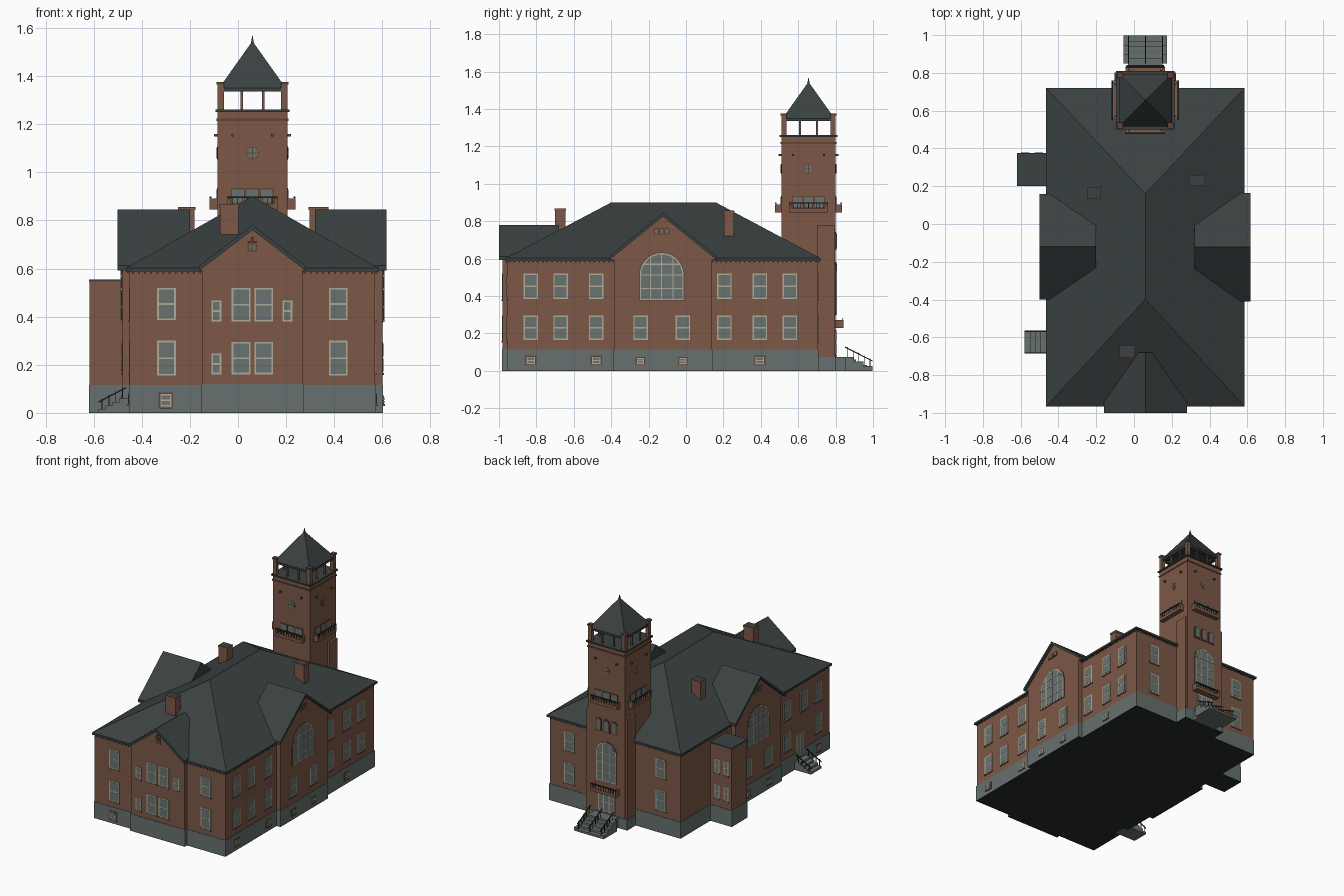
import bpy, bmesh
from math import pi, sin, cos
from mathutils import Matrix, Vector

if "Cube" in bpy.data.objects:
    bpy.data.objects.remove(bpy.data.objects["Cube"])

COLOURS = {
    "brick": (0.2, 0.098, 0.061), "dark_brick": (0.125, 0.055, 0.037),
    "stone": (0.132, 0.165, 0.156), "slate": (0.043, 0.053, 0.053),
    "glass": (0.14, 0.172, 0.16), "cream": (0.42, 0.41, 0.32),
    "iron": (0.02, 0.023, 0.023)}
mats = {}
for label, rgb in COLOURS.items():
    m = bpy.data.materials.new(label)
    m.use_nodes = True
    m.diffuse_color = (*rgb, 1)
    m.node_tree.nodes["Principled BSDF"].inputs["Base Color"].default_value = (*rgb, 1)
    mats[label] = m

parts = {}


def part(name, mat):
    return parts.setdefault(name, (bmesh.new(), mat))[0]


# Wall frames: u runs right along the wall, d points outward, z is up
def frame(angle, x=0, y=0):
    return Matrix.Translation((x, y, 0)) @ Matrix.Rotation(angle, 4, "Z")


FRONT, RIGHT, BACK, LEFT = [frame(a) for a in (0, pi / 2, pi, -pi / 2)]
TX, TY, TH = 0.06, 0.655, 0.145
TOWER = [frame(a, TX, TY) for a in (0, pi / 2, pi, -pi / 2)]


def prism(name, mat, wall, pts, d0, d1):
    bm = part(name, mat)
    a, b = [[bm.verts.new(wall @ Vector((u, -d, z))) for u, z in pts] for d in (d0, d1)]
    faces = [bm.faces.new(a), bm.faces.new(b)]
    for i in range(len(pts)):
        j = (i + 1) % len(pts)
        faces.append(bm.faces.new((a[i], a[j], b[j], b[i])))
    bmesh.ops.recalc_face_normals(bm, faces=faces)


def plate(name, mat, wall, u0, u1, z0, z1, d0, d1):
    prism(name, mat, wall, [(u0, z0), (u1, z0), (u1, z1), (u0, z1)], d0, d1)


def box(name, mat, x0, x1, y0, y1, z0, z1):
    plate(name, mat, FRONT, x0, x1, z0, z1, -y1, -y0)


def hull(name, mat, pts):
    bm = part(name, mat)
    bmesh.ops.convex_hull(bm, input=[bm.verts.new(p) for p in pts])


def arch(u, z0, spring, r, n=14):
    curve = [(u + r * cos(pi * i / n), spring + r * sin(pi * i / n)) for i in range(n + 1)]
    return [(u - r, z0), (u + r, z0)] + curve


# Rectangular window: frame, glass panes and a slim brick sill
def window(wall, u, z0, z1, d, w=0.078, cols=1, rows=2, edge=0.007, trim="cream"):
    h = w / 2
    plate(trim + "_window_frames", trim, wall, u - h, u + h, z0, z1, d - 0.01, d + 0.003)
    pw, ph = (w - edge) / cols, (z1 - z0 - edge) / rows
    for c in range(cols):
        for r in range(rows):
            a, b = u - h + edge + c * pw, z0 + edge + r * ph
            plate("window_panes", "glass", wall, a, a + pw - edge, b, b + ph - edge, d, d + 0.004)
    plate("window_sills", "brick", wall, u - h - .004, u + h + .004, z0 - .008, z0, d - .01, d + .006)


# Basement window with a dark brick surround
def basement_window(wall, u, z0, z1, d, w=0.046):
    h = w / 2 + .007
    plate("basement_surrounds", "dark_brick", wall, u - h, u + h, z0 - .007, z1 + .007, d - .01, d + .002)
    window(wall, u, z0, z1, d + .001, w, edge=.005)


def arched_window(wall, u, z0, spring, r, d, bars=(), rails=(), edge=0.007, trim="cream"):
    prism("arch_surrounds", "dark_brick", wall, arch(u, z0 - .004, spring, r + .005), d - .01, d + .003)
    prism(trim + "_arch_frames", trim, wall, arch(u, z0, spring, r), d - .01, d + .005)
    prism("arch_panes", "glass", wall, arch(u, z0 + edge, spring, r - edge), d, d + .006)
    for b in bars:
        top = spring + (r * r - b * b) ** .5
        plate("arch_bars", "cream", wall, u + b - .003, u + b + .003, z0, top - .003, d, d + .008)
    for z in rails:
        half = r if z <= spring else (r * r - (z - spring) ** 2) ** .5
        plate("arch_bars", "cream", wall, u - half + .003, u + half - .003, z - .003, z + .003, d, d + .008)


# Gable: chevron slate roof, brick infill, slate closing wall at the inner end
def gable(name, wall, u, half, z0, z1, d0, d1, wall_d, t=0.02):
    low = [(u - half, z0 - t), (u, z1 - t), (u + half, z0 - t)]
    up = [(u + half, z0), (u, z1), (u - half, z0)]
    prism(name + "_roof", "slate", wall, low + up, d0, d1)
    prism(name + "_roof", "slate", wall, low, d0, d0 + .01)
    prism(name + "_wall", "brick", wall, low, d0 + .01, wall_d)


def balcony(wall, d, half, z, depth=0.033):
    plate("balcony_slabs", "brick", wall, -half, half, z - .022, z, d - .01, d + depth)
    plate("balcony_rails", "iron", wall, -half, half, z + .026, z + .031, d + depth - .008, d + depth)
    for i in range(11):
        u = -half + .003 + i * (2 * half - .006) / 10
        plate("balcony_rails", "iron", wall, u - .0015, u + .0015, z, z + .03, d + depth - .006, d + depth - .002)
    for s in (-1, 1):
        u = s * (half - .008)
        plate("balcony_slabs", "brick", wall, u - .008, u + .008, z - .02, z + .022, d - .01, d + depth)


# Main body and projecting bays: dark underside, stone base, brick above
def block(name, x0, x1, y0, y1, top, base=0.115):
    box(name + "_walls", "brick", x0, x1, y0, y1, base, top)
    e = .003
    box(name + "_base", "stone", x0 - e, x1 + e, y0 - e, y1 + e, .002, base)
    box("underside", "iron", x0 - e, x1 + e, y0 - e, y1 + e, 0, .002)


block("main", -.45, .57, -.955, .705, .595)
block("front_bay", -.15, .27, -.98, -.9, .6, .12)
block("right_bay", .5, .60, -.385, .14, .6)
block("left_bay", -.48, -.4, -.375, .135, .6)
block("annex", -.617, -.44, .203, .372, .545)
box("annex_roof", "slate", -.62, -.44, .20, .375, .545, .555)

# Roofs
box("eaves", "slate", -.465, .585, -.965, .72, .588, .602)
hull("main_roof", "slate", [(x, y, .602) for x in (-.465, .585) for y in (-.965, .72)]
     + [(.06, -.40, .90), (.06, .16, .90)])
gable("front_gable", FRONT, .06, .22, .612, .78, .68, 1.0, .98)
gable("right_gable", RIGHT, -.123, .288, .612, .845, .32, .618, .60)
gable("left_gable", LEFT, .12, .28, .612, .845, .20, .50, .48)

# Corbels under the eaves
for wall, a, b, d in ((FRONT, -.45, .57, .955), (BACK, -.57, .45, .705),
                      (RIGHT, -.955, .705, .57), (LEFT, -.705, .955, .45)):
    n = int((b - a) / .025)
    for i in range(n):
        u = a + (i + .5) * (b - a) / n
        plate("corbels", "dark_brick", wall, u - .004, u + .004, .579, .59, d - .005, d + .009)

# Chimneys with dark tops
for x0, x1, y0, y1, z0, z1 in ((-.075, .003, -.70, -.645, .7, .868), (-.247, -.18, .137, .193, .65, .855),
                               (.297, .374, .203, .257, .65, .855)):
    box("chimneys", "brick", x0, x1, y0, y1, z0, z1 - .012)
    box("chimney_caps", "brick", x0 - .003, x1 + .003, y0 - .003, y1 + .003, z1 - .012, z1)
    box("chimney_tops", "slate", x0, x1, y0, y1, z1 - .01, z1 + .001)

# Front windows
for u in (-.297, .417):
    for wall, s, d in ((FRONT, 1, .955), (BACK, -1, .705)):
        window(wall, s * u, .385, .52, d)
        window(wall, s * u, .155, .30, d)
for u in (.013, .107):
    window(FRONT, u, .38, .52, .98)
    window(FRONT, u, .16, .295, .98)
for u, z in ((-.09, .38), (.205, .38), (-.09, .16)):
    window(FRONT, u, z, z + .087, .98, w=.042)
basement_window(FRONT, -.30, .027, .078, .958)
for k in (-.008, .008):
    arched_window(FRONT, .06 + k, .675, .695, .007, .98, edge=.002, trim="dark_brick")
plate("gable_ornament", "dark_brick", FRONT, .04, .08, .708, .714, .97, .987)
plate("gable_ornament", "dark_brick", FRONT, .055, .065, .708, .73, .97, .987)

# Side windows
for y in (-.83, -.67, -.48, .205, .395, .555):
    for s, wall, d in ((1, RIGHT, .57), (-1, LEFT, .45)):
        if s > 0 or y < 0:
            window(wall, s * y, .385, .52, d)
            if s > 0 or y != -.67:
                window(wall, s * y, .165, .295, d)
for y in (-.83, -.48, .395):
    basement_window(RIGHT, y, .036, .075, .573)
basement_window(LEFT, .83, .036, .075, .453)
for wall, u, d in ((RIGHT, -.13, .60), (LEFT, .12, .48)):
    arched_window(wall, u, .378, .513, .117, d, bars=(-.06, 0, .06), rails=(.44, .513, .57))
    for k in (-.113, .113):
        window(wall, u + k, .165, .295, d)
        basement_window(wall, u + k, .036, .068, d + .003, w=.038)
    for k in (-.028, 0, .028):
        arched_window(wall, u + k, .732, .752, .01, d, edge=.003, trim="dark_brick")
for u in (.505, .575):
    for z in (.17, .35):
        window(BACK, u, z, z + .1, .372, w=.036)

# Tower shaft, lower buttresses and string courses
box("tower_base", "stone", TX - .163, TX + .163, .70, .803, .002, .075)
box("underside", "iron", TX - .163, TX + .163, .70, .803, 0, .002)
box("tower_buttress", "brick", TX - .16, TX + .16, .704, .795, .075, .78)
box("tower_shaft", "brick", TX - TH, TX + TH, TY - TH, TY + TH, .075, 1.25)
for name, mat, z, e in (("string_course", "dark_brick", 1.213, .004), ("belfry_floor", "slate", 1.25, .009)):
    h = TH + e
    box(name, mat, TX - h, TX + h, TY - h, TY + h, z, z + .01)

# Tower faces and open belfry
for wall in TOWER:
    balcony(wall, TH, .105, .868)
    for k in (-.06, 0, .06):
        window(wall, k, .87, .934, TH, w=.058, rows=1, edge=.005, trim="dark_brick")
    ring = [(.027 * cos(pi * i / 10), 1.08 + .027 * sin(pi * i / 10)) for i in range(20)]
    prism("round_frames", "dark_brick", wall, ring, TH - .01, TH + .002)
    prism("round_panes", "glass", wall, [(u * .88, 1.08 + (z - 1.08) * .88) for u, z in ring], TH, TH + .003)
    plate("round_bars", "dark_brick", wall, -.002, .002, 1.057, 1.103, TH, TH + .004)
    plate("round_bars", "dark_brick", wall, -.023, .023, 1.078, 1.082, TH, TH + .004)
    for s in (-1, 1):
        plate("tower_lugs", "dark_brick", wall, s * .083 - .005, s * .083 + .005, 1.148, 1.158, TH - .01, TH + .015)
        plate("belfry_posts", "brick", wall, s * .045 - .005, s * .045 + .005, 1.25, 1.34, .122, .132)
    plate("belfry_piers", "brick", wall, TH - .027, TH, 1.25, 1.37, TH - .027, TH)
    plate("belfry_pier_caps", "dark_brick", wall, TH - .027, TH + .004, 1.365, 1.376, TH - .027, TH + .004)
    plate("belfry_beams", "slate", wall, -.14, .14, 1.335, 1.35, .11, .14)
hull("tower_roof", "slate", [(TX + a * .14, TY + b * .14, 1.348) for a in (-1, 1) for b in (-1, 1)]
     + [(TX, TY, 1.545)])
hull("finial", "slate", [(TX + a * .009, TY + b * .009, 1.52) for a in (-1, 1) for b in (-1, 1)]
     + [(TX, TY, 1.572)])

# Entrance side of the tower
ENTRY = TOWER[2]
arched_window(ENTRY, 0, .30, .50, .078, TH, bars=(-.026, .026), rails=(.37, .44, .50))
for k in (-.06, 0, .06):
    arched_window(ENTRY, k, .65, .715, .021, TH, trim="dark_brick")
balcony(ENTRY, TH, .10, .25, .042)
window(ENTRY, 0, .085, .22, TH, w=.13, cols=3, rows=2)


# Steps and iron handrails along a wall frame
def stairs(name, wall, c, half, d0, d1, top, count, rails, rise):
    run = (d1 - d0) / count
    for i in range(count):
        z = top * (count - i) / count
        plate(name, "stone", wall, c - half, c + half, z - top / count, z, d0 - .05, d0 + (i + 1) * run)
    for u in rails:
        for i in range(count):
            d = d0 + (i + .5) * run
            z = top * (count - i) / count
            plate(name + "_rails", "iron", wall, u - .002, u + .002, z, z + rise, d - .002, d + .002)
        ends = []
        for d, z in ((d0, top + rise), (d1, rise)):
            ends += [(u + a, d, z + b) for a in (-.003, .003) for b in (-.003, .003)]
        hull(name + "_rails", "iron", [wall @ Vector((x, -d, z)) for x, d, z in ends])


stairs("entry_steps", BACK, -.06, .092, .85, .998, .075, 5, (-.15, -.06, .03), .052)
for i in range(3):
    for s in (-1, 1):
        u, z = -.06 + s * .104, .075 - i * .025
        plate("entry_cheeks", "stone", BACK, u - .012, u + .012, 0, z, .85 + i * .049, .899 + i * .049)
plate("entry_nosing", "cream", BACK, -.15, .03, .026, .031, .936, .94)
plate("entry_nosing", "cream", BACK, -.15, .03, .041, .046, .908, .911)
stairs("side_steps", LEFT, .625, .06, .465, .58, .06, 4, (.568, .682), .045)
window(LEFT, .625, .072, .24, .45, w=.075, cols=2)

# Turn the collected parts into objects
for name, (bm, mat) in parts.items():
    mesh = bpy.data.meshes.new(name)
    bm.to_mesh(mesh)
    bm.free()
    mesh.materials.append(mats[mat])
    bpy.context.collection.objects.link(bpy.data.objects.new(name, mesh))
